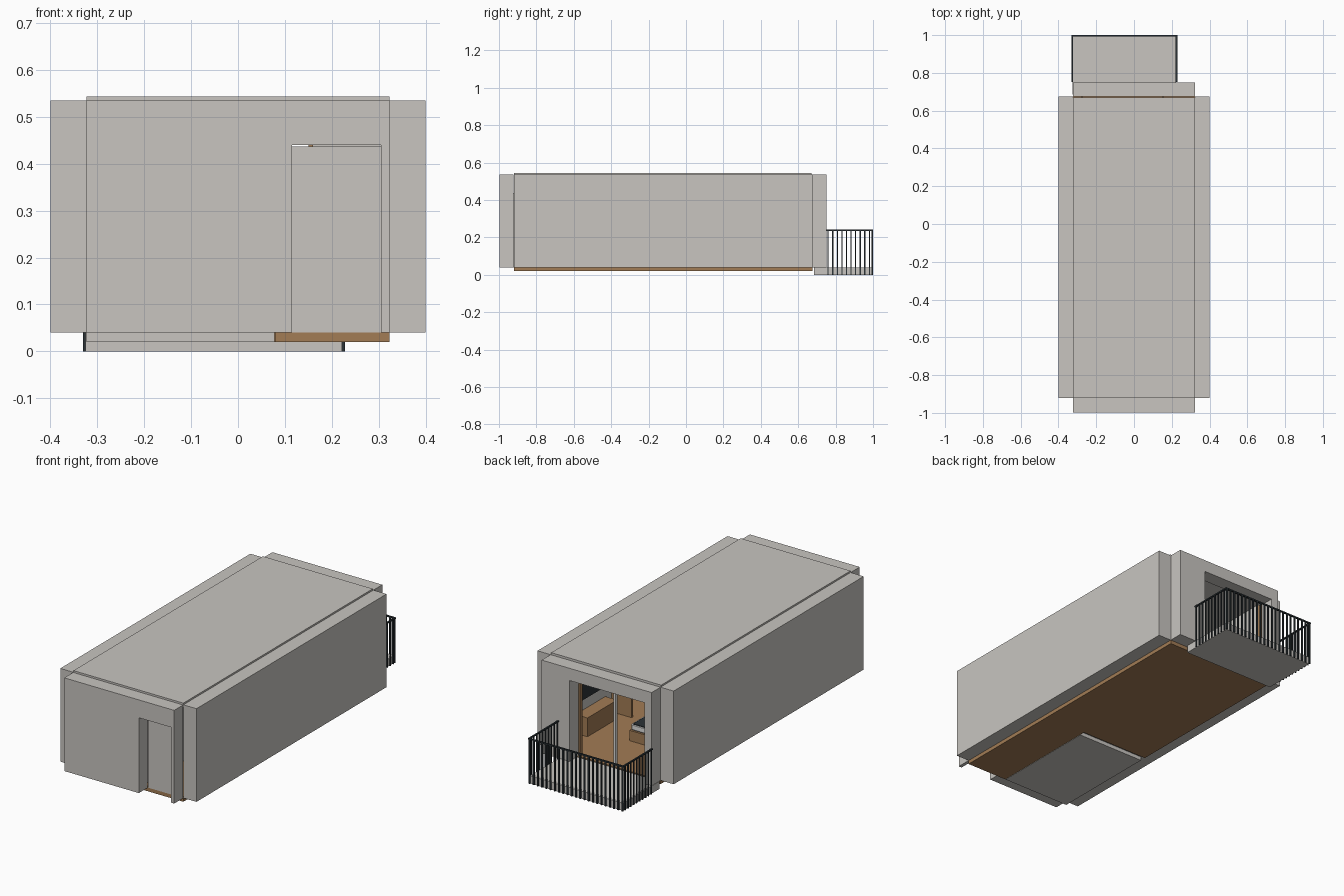
import bpy
import bmesh

cube = bpy.data.objects.get("Cube")
if cube:
    bpy.data.objects.remove(cube, do_unlink=True)


def material(name, rgb):
    m = bpy.data.materials.new(name)
    m.use_nodes = True
    m.diffuse_color = (*rgb, 1)
    m.node_tree.nodes["Principled BSDF"].inputs["Base Color"].default_value = (*rgb, 1)
    return m


concrete = material("concrete grey", (0.58, 0.56, 0.53))
wood = material("warm wood", (0.36, 0.2, 0.09))
metal = material("dark metal", (0.024, 0.032, 0.037))
linen = material("white linen", (0.75, 0.75, 0.73))


def finish(name, bm, mat):
    bmesh.ops.recalc_face_normals(bm, faces=bm.faces)
    me = bpy.data.meshes.new(name)
    bm.to_mesh(me)
    bm.free()
    me.materials.append(mat)
    ob = bpy.data.objects.new(name, me)
    bpy.context.collection.objects.link(ob)
    return ob


def add_box(bm, xs, ys, zs):
    verts = bmesh.ops.create_cube(bm, size=1)["verts"]
    for v in verts:
        v.co = [r[0] if c < 0 else r[1] for r, c in zip((xs, ys, zs), v.co)]


def boxes(name, mat, *spans):
    bm = bmesh.new()
    for span in spans:
        add_box(bm, *span)
    return finish(name, bm, mat)


def prism(name, mat, outline, to_3d, offset):
    bm = bmesh.new()
    face = bm.faces.new([bm.verts.new(to_3d(a, b)) for a, b in outline])
    out = bmesh.ops.extrude_face_region(bm, geom=[face])["geom"]
    bmesh.ops.translate(bm, vec=offset,
                        verts=[v for v in out if isinstance(v, bmesh.types.BMVert)])
    return finish(name, bm, mat)


FLOOR, TOP, W = 0.04, 0.535, 0.323
FRONT, BACK, T = -0.92, 0.675, 0.075


def end_wall(name, y, left, right, head):
    # Wall with a doorway open down to the floor
    outline = [(-W, FLOOR), (left, FLOOR), (left, head), (right, head),
               (right, FLOOR), (W, FLOOR), (W, TOP), (-W, TOP)]
    prism(name, concrete, outline, lambda a, b: (a, y, b), (0, T, 0))


# Shell
for side, s in (("left", 1), ("right", -1)):
    boxes(side + "_wall", concrete,
          (sorted((s * W, s * 0.4)), (FRONT, BACK), (FLOOR, TOP)))
end_wall("front_wall", -1.0 + 0.003, 0.115, 0.305, 0.44)
end_wall("back_wall", BACK, -0.28, 0.16, 0.47)
boxes("roof", concrete, ((-W, W), (FRONT, BACK - 0.005), (0.523, 0.544)))

# Floors: wood around the washroom slab
BX, BY = 0.08, -0.33
floor = [(BX, FRONT), (W, FRONT), (W, BACK), (-W, BACK), (-W, BY + 0.03), (BX, BY + 0.03)]
prism("wood_floor", wood, floor, lambda a, b: (a, b, 0.02), (0, 0, 0.02))
boxes("washroom_floor", concrete, ((-W, BX - 0.002), (FRONT, BY), (0.02, FLOOR)))

# Washroom partitions and entrance door
boxes("washroom_walls", concrete,
      ((BX - 0.025, BX), (FRONT, BY), (FLOOR, 0.523)),
      ((-W, BX), (BY, BY + 0.03), (FLOOR, 0.523)))
boxes("entrance_door", concrete, ((0.115, 0.305), (-0.921, -0.905), (FLOOR, 0.437)))
boxes("door_handle", metal, ((0.13, 0.16), (-0.905, -0.895), (0.225, 0.232)))

# Balcony door frame
boxes("balcony_door_post", linen, ((-0.055, -0.043), (0.655, 0.67), (FLOOR, 0.47)))
boxes("balcony_door_trim", wood,
      ((0.15, 0.16), (0.655, 0.675), (FLOOR, 0.47)),
      ((-0.28, -0.27), (0.655, 0.675), (FLOOR, 0.47)))

# Balcony slab and railing
X0, X1, Y0, Y1 = -0.325, 0.222, 0.685, 0.993
H = 0.24
boxes("balcony_slab", concrete, ((X0, X1), (Y0, Y1), (0, FLOOR)))
bm = bmesh.new()
BARS = 22
for i in range(BARS + 1):
    x = X0 + (X1 - X0) * i / BARS
    add_box(bm, (x - 0.004, x + 0.004), (Y1, 1.0), (0, H))
for x in (X0 - 0.006, X1):
    for i in range(10):
        y = 0.76 + 0.0245 * i
        add_box(bm, (x, x + 0.006), (y - 0.003, y + 0.003), (0, H))
    add_box(bm, (x - 0.001, x + 0.007), (0.752, 1.0), (H - 0.006, H + 0.001))
add_box(bm, (X0 - 0.006, X1 + 0.006), (Y1 - 0.001, 1.0), (H - 0.006, H + 0.001))
finish("balcony_railing", bm, metal)

# Bed
boxes("bed_base", wood, ((-0.31, 0.06), (0.1, 0.39), (FLOOR, 0.095)))
boxes("headboard", wood, ((-0.322, -0.305), (0.06, 0.43), (FLOOR, 0.2)))
mattress = boxes("mattress", linen, ((-0.305, 0.055), (0.105, 0.385), (0.095, 0.13)))
pillows = boxes("pillows", linen,
                ((-0.295, -0.215), (0.12, 0.235), (0.13, 0.15)),
                ((-0.295, -0.215), (0.255, 0.37), (0.13, 0.15)))
for ob in (mattress, pillows):
    bevel = ob.modifiers.new("soft_edges", "BEVEL")
    bevel.width = 0.006
boxes("blanket", metal, ((-0.03, 0.04), (0.103, 0.387), (0.13, 0.134)))

# Cabinet, screen and desk along the left wall
boxes("cabinet", wood, ((0.25, 0.32), (0.22, 0.47), (FLOOR, 0.14)))
boxes("wall_screen", metal, ((0.31, 0.322), (0.24, 0.46), (0.2, 0.32)))
boxes("desk", wood,
      ((0.2, 0.32), (-0.08, 0.17), (0.15, 0.16)),
      ((0.2, 0.32), (-0.08, -0.07), (FLOOR, 0.15)),
      ((0.2, 0.32), (0.16, 0.17), (FLOOR, 0.15)))

# Desk chair
bm = bmesh.new()
add_box(bm, (0.12, 0.19), (0.01, 0.08), (0.1, 0.11))
add_box(bm, (0.115, 0.122), (0.01, 0.08), (0.11, 0.2))
for x in (0.124, 0.182):
    for y in (0.014, 0.071):
        add_box(bm, (x, x + 0.005), (y, y + 0.005), (FLOOR, 0.1))
finish("desk_chair", bm, metal)
